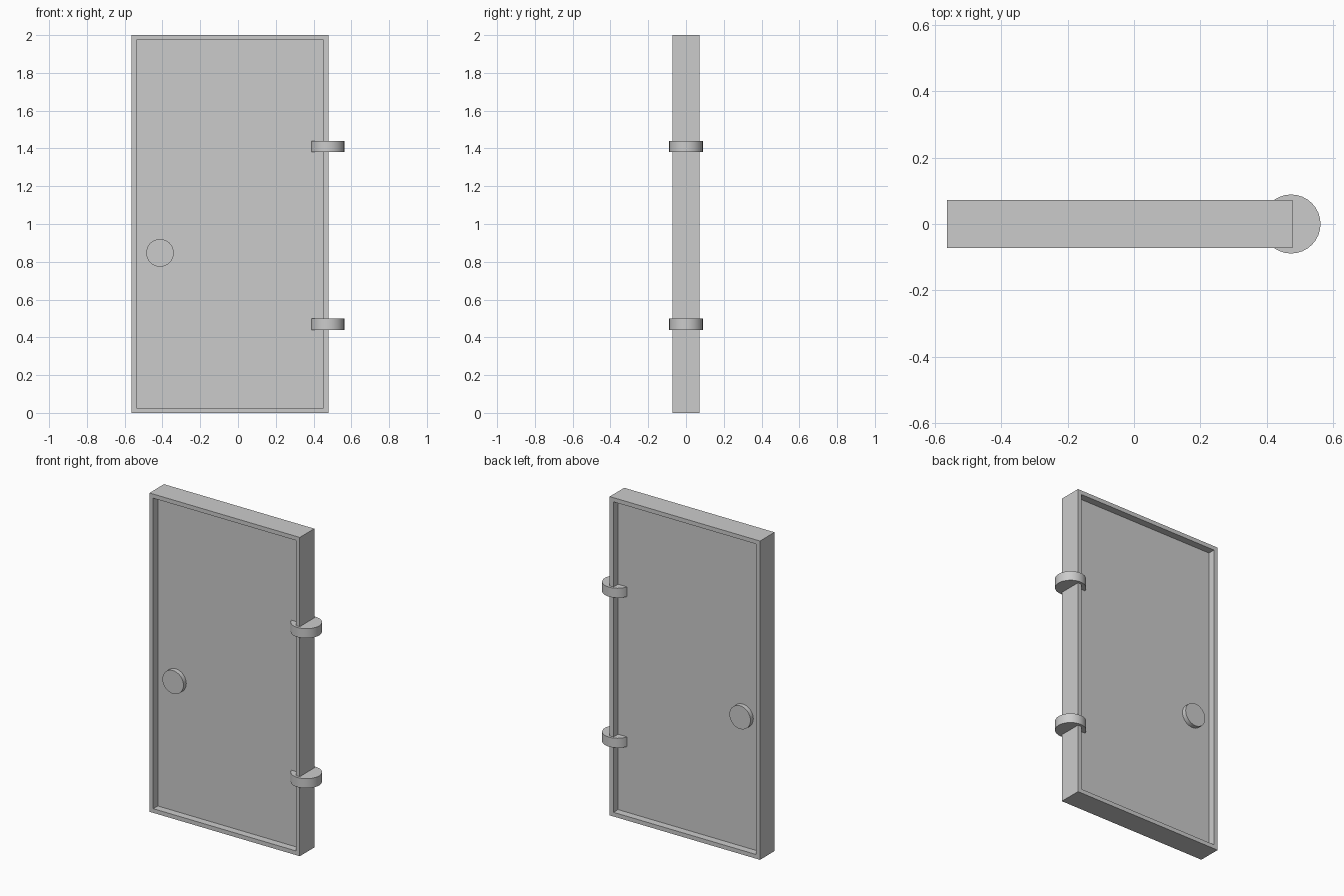
import bpy, bmesh
from math import radians

if "Cube" in bpy.data.objects:
    bpy.data.objects.remove(bpy.data.objects["Cube"])

X0, X1, H, HALF = -0.564, 0.479, 2.0, 0.072   # door extents
BORDER, PANEL_HALF = 0.037, 0.027             # rim width, half panel thickness


def cylinder(name, radius, depth, loc, rot=(0, 0, 0)):
    bpy.ops.mesh.primitive_cylinder_add(vertices=32, radius=radius, depth=depth,
                                        location=loc, rotation=rot)
    ob = bpy.context.object
    ob.name = name
    bpy.ops.object.shade_smooth_by_angle(angle=radians(30))
    return ob


# Door slab with a recessed panel on both faces
bm = bmesh.new()
bmesh.ops.create_cube(bm, size=1)
for v in bm.verts:
    v.co.x = X1 if v.co.x > 0 else X0
    v.co.y = HALF if v.co.y > 0 else -HALF
    v.co.z = H if v.co.z > 0 else 0
bm.normal_update()
for face in [f for f in bm.faces if abs(f.normal.y) > 0.9]:
    side = 1 if face.normal.y > 0 else -1
    bmesh.ops.inset_region(bm, faces=[face], thickness=BORDER)
    inner = bmesh.ops.extrude_discrete_faces(bm, faces=[face])["faces"][0]
    for v in inner.verts:
        v.co.y = side * PANEL_HALF
bmesh.ops.recalc_face_normals(bm, faces=bm.faces)
mesh = bpy.data.meshes.new("door")
bm.to_mesh(mesh)
bm.free()
bpy.context.collection.objects.link(bpy.data.objects.new("door", mesh))

# Round handle passing through the panel
cylinder("handle", 0.073, 0.11, (-0.413, 0, 0.847), (radians(90), 0, 0))

# Two round hinges on the right edge
for name, z in (("lower_hinge", 0.469), ("upper_hinge", 1.41)):
    cylinder(name, 0.089, 0.06, (0.474, 0, z))
